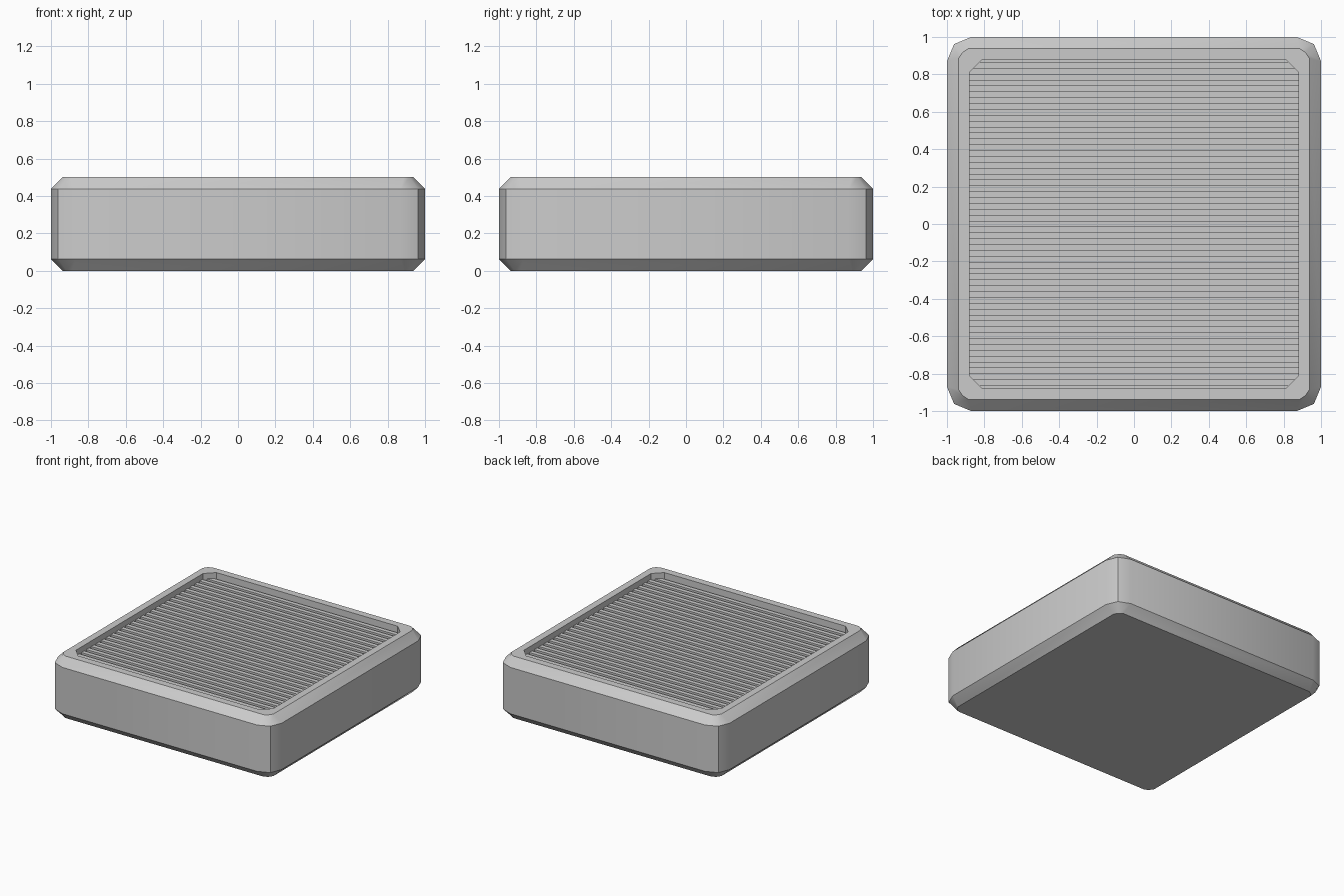
import bpy, bmesh

if "Cube" in bpy.data.objects:
    bpy.data.objects.remove(bpy.data.objects["Cube"], do_unlink=True)

grey = bpy.data.materials.new("light_grey")
grey.use_nodes = True
colour = (0.6, 0.6, 0.6, 1)
grey.diffuse_color = colour
grey.node_tree.nodes["Principled BSDF"].inputs["Base Color"].default_value = colour


def outline(half, cut, bulge):
    """Square outline with cut corners; bulge adds a rounding point to each."""
    corner = [(half, half - cut), (half - cut, half)]
    if bulge:
        corner.insert(1, (half - bulge, half - bulge))
    points = []
    for turn in range(4):
        points += corner
        corner = [(-y, x) for x, y in corner]
    return points


def finish(bm, name):
    bmesh.ops.recalc_face_normals(bm, faces=bm.faces)
    mesh = bpy.data.meshes.new(name)
    bm.to_mesh(mesh)
    bm.free()
    mesh.materials.append(grey)
    obj = bpy.data.objects.new(name, mesh)
    bpy.context.collection.objects.link(obj)
    return obj


# Chamfered tray: rings from the base, up the sides and down into the recess
HALF, RIM, WELL = 1.0, 0.937, 0.88
TOP, FLOOR, SLAT_TOP = 0.5, 0.42, 0.455
rings = [
    (RIM, 0.05, 0.02, 0.0),
    (HALF, 0.13, 0.038, 0.063),
    (HALF, 0.13, 0.038, TOP - 0.063),
    (RIM, 0.05, 0.02, TOP),
    (WELL, 0.07, 0.035, TOP),
    (WELL, 0.07, 0.035, FLOOR),
]
bm = bmesh.new()
loops = [[bm.verts.new((x, y, z)) for x, y in outline(half, cut, bulge)]
         for half, cut, bulge, z in rings]
for low, high in zip(loops, loops[1:]):
    for i in range(len(low)):
        j = (i + 1) % len(low)
        bm.faces.new((low[i], low[j], high[j], high[i]))
bm.faces.new(loops[0])
bm.faces.new(loops[-1])
tray = finish(bm, "tray")
bpy.context.view_layer.objects.active = tray
tray.select_set(True)
bpy.ops.object.shade_smooth_by_angle(angle=0.6)

# Row of raised slats, trimmed to follow the cut corners of the recess
COUNT = 28
pitch = 2 * WELL / COUNT
bm = bmesh.new()
for n in range(COUNT):
    y = -WELL + pitch * (n + 0.5)
    edges = (y - pitch * 0.28, y + pitch * 0.28)
    plan = []
    for edge, signs in zip(edges, ((-1, 1), (1, -1))):
        reach = min(WELL, 2 * WELL - 0.07 - abs(edge))
        plan += [(sign * reach, edge) for sign in signs]
    base = bm.faces.new([bm.verts.new((x, e, FLOOR)) for x, e in plan])
    grown = bmesh.ops.extrude_face_region(bm, geom=[base])["geom"]
    bmesh.ops.translate(bm, vec=(0, 0, SLAT_TOP - FLOOR),
                        verts=[v for v in grown if isinstance(v, bmesh.types.BMVert)])
finish(bm, "slats")
